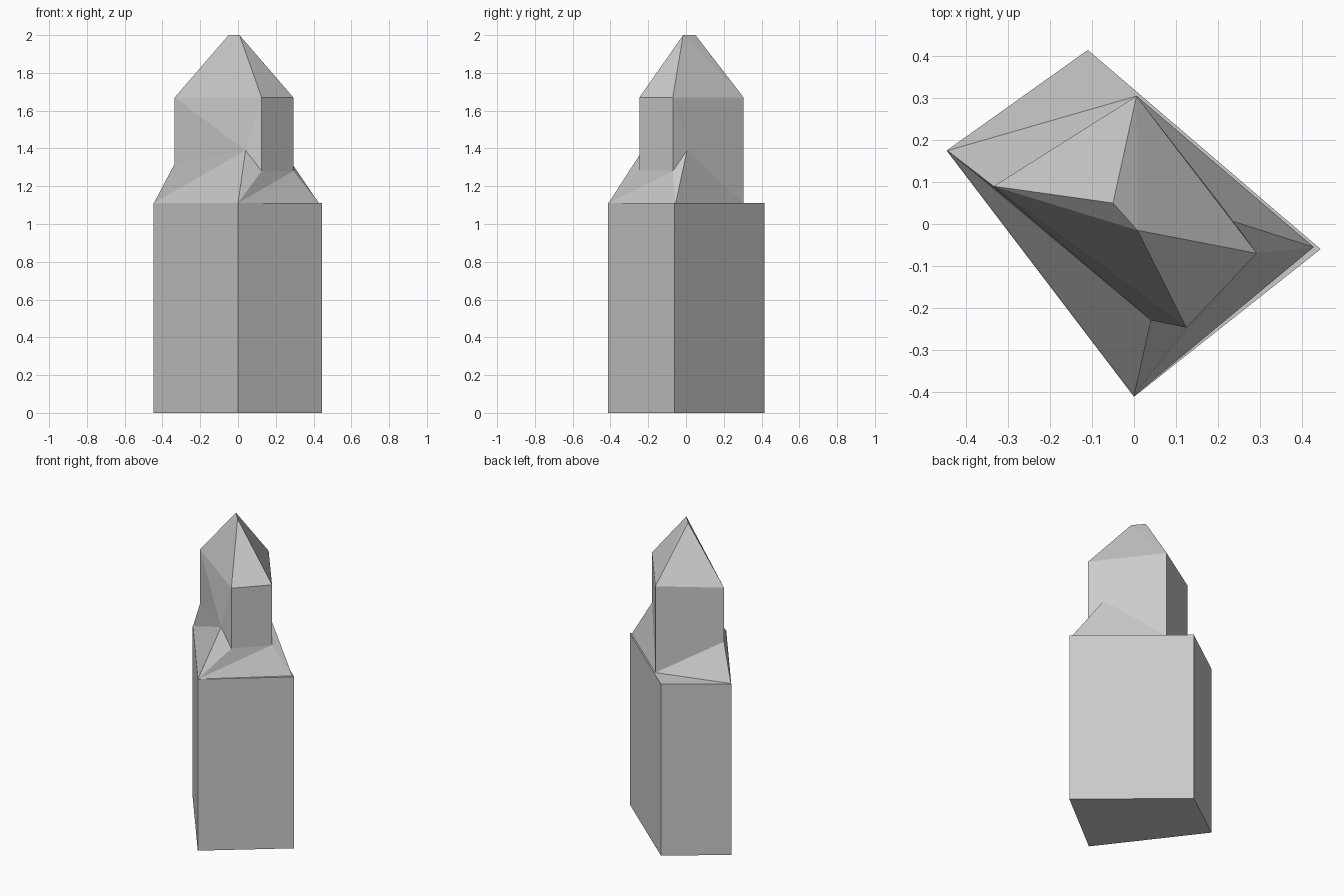
import bpy, bmesh

if "Cube" in bpy.data.objects:
    bpy.data.objects.remove(bpy.data.objects["Cube"])


def build(name, points, faces):
    """Make a flat-faced closed mesh from named points and face strings."""
    bm = bmesh.new()
    verts = {k: bm.verts.new(p) for k, p in points.items()}
    for f in faces:
        bm.faces.new([verts[k] for k in f.split()])
    bmesh.ops.recalc_face_normals(bm, faces=bm.faces)
    mesh = bpy.data.meshes.new(name)
    bm.to_mesh(mesh)
    bm.free()
    obj = bpy.data.objects.new(name, mesh)
    bpy.context.collection.objects.link(obj)
    return obj


def prism(name, outline, height):
    """Extrude an outline straight up from the floor."""
    bm = bmesh.new()
    face = bm.faces.new([bm.verts.new((x, y, 0)) for x, y in outline])
    top = bmesh.ops.extrude_face_region(bm, geom=[face])["geom"]
    bmesh.ops.translate(bm, vec=(0, 0, height),
                        verts=[g for g in top if isinstance(g, bmesh.types.BMVert)])
    bmesh.ops.recalc_face_normals(bm, faces=bm.faces)
    mesh = bpy.data.meshes.new(name)
    bm.to_mesh(mesh)
    bm.free()
    obj = bpy.data.objects.new(name, mesh)
    bpy.context.collection.objects.link(obj)
    return obj


# Base block
BASE = 1.11
prism("base_block", [(-0.447, 0.175), (0, -0.412), (0.445, -0.06), (-0.11, 0.415)], BASE)

# Tower corners: plan position, foot height; all share one eaves height
EAVES = 1.67
corners = {"P": (-0.335, 0.09, 1.32), "Q": (0.125, -0.247, 1.28),
           "R": (0.293, -0.07, 1.28), "S": (0.006, 0.305, BASE + 0.001)}
pts = {}
for key, (x, y, foot) in corners.items():
    pts[key + "t"] = (x, y, EAVES)
    pts[key + "b"] = (x, y, foot)

# Roof ridge, skirt corners and skirt gable peaks
pts.update({
    "K1": (-0.05, 0.05, 2.0), "K2": (0.008, -0.015, 2.0),
    "A": (-0.445, 0.175, BASE + 0.001), "B": (0, -0.41, BASE + 0.001),
    "C": (0.428, -0.055, BASE + 0.001),
    "T": (0.04, -0.23, 1.39), "U": (0.238, 0.006, 1.39),
})

roof = ["Pt Qt K2", "Pt K2 K1", "Qt Rt K2", "Rt St K2", "St K1 K2", "St Pt K1"]
walls = ["Qt Qb Rb Rt", "Pt Pb Sb St",
         "Pt Qt T", "Qt Qb T", "Pt T Pb",
         "Rt St U", "Rt U Rb", "St Sb U"]
skirt = ["Pb T A", "A T B", "T B Qb", "B Rb Qb", "B C Rb", "C U Rb", "C Sb U",
         "A Sb Pb", "A B C Sb"]
build("tower_with_roof", pts, roof + walls + skirt)
